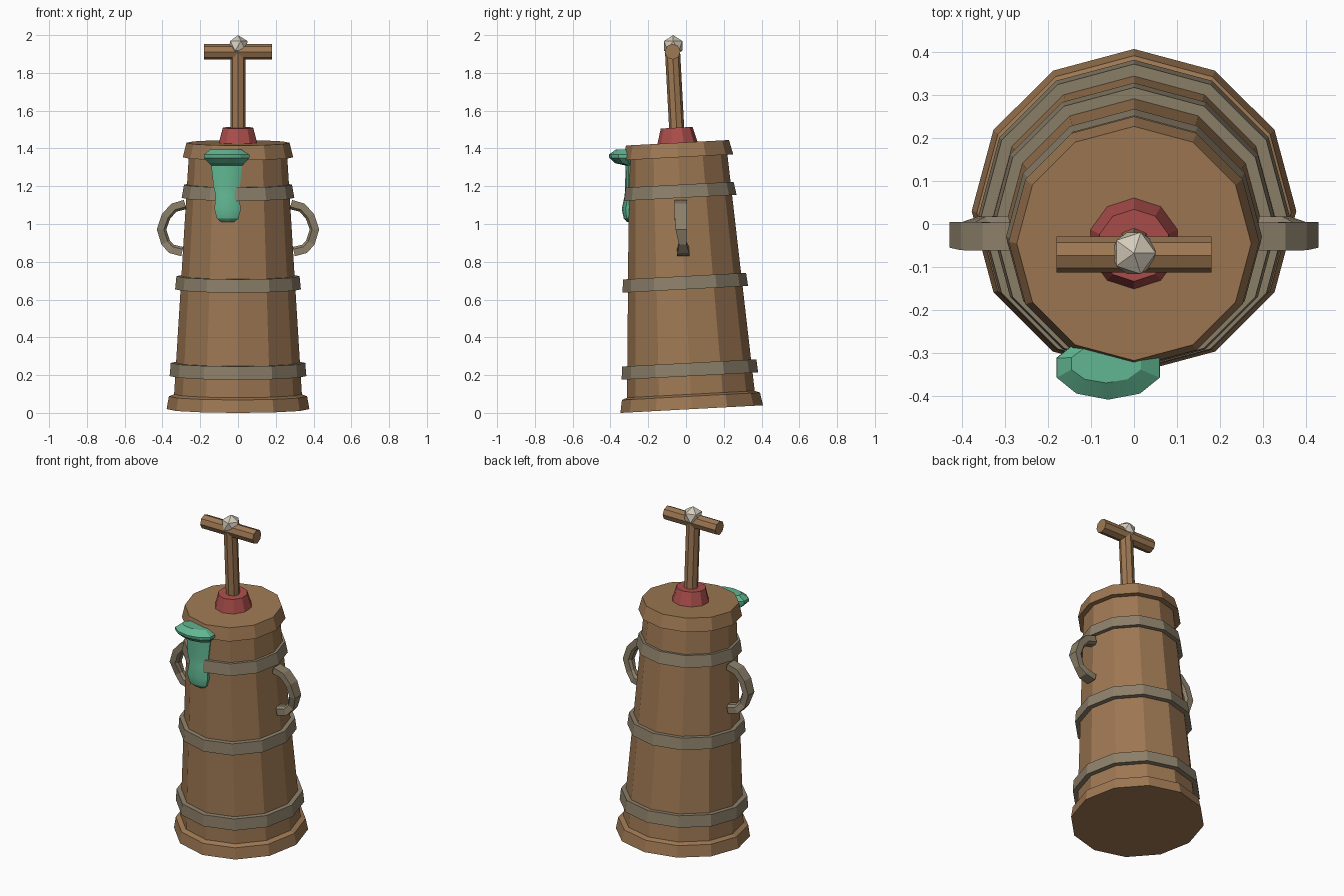
import bpy, bmesh, math
from mathutils import Matrix, Vector

cube = bpy.data.objects.get("Cube")
if cube:
    bpy.data.objects.remove(cube, do_unlink=True)


def material(name, r, g, b):
    lin = [((c / 255 + 0.055) / 1.055) ** 2.4 for c in (r, g, b)] + [1.0]
    m = bpy.data.materials.new(name)
    m.use_nodes = True
    m.diffuse_color = lin
    m.node_tree.nodes["Principled BSDF"].inputs["Base Color"].default_value = lin
    return m


wood = material("wood", 158, 120, 83)
metal = material("dull metal", 141, 128, 106)
red = material("red cap", 172, 78, 75)
green = material("green slime", 97, 182, 146)
pale = material("pale knob", 212, 203, 186)

# The whole churn leans slightly towards the front
LEAN = Matrix.Translation((0, 0.03, 0.02)) @ Matrix.Rotation(math.radians(3.06), 4, "X")


def finish(name, bm, mat, matrix):
    bmesh.ops.recalc_face_normals(bm, faces=bm.faces)
    bm.transform(matrix)
    mesh = bpy.data.meshes.new(name)
    bm.to_mesh(mesh)
    bm.free()
    mesh.materials.append(mat)
    obj = bpy.data.objects.new(name, mesh)
    bpy.context.collection.objects.link(obj)
    return obj


def loft(name, rings, mat, matrix=Matrix()):
    """Skin a list of point rings and cap both ends."""
    bm = bmesh.new()
    loops = [[bm.verts.new(p) for p in ring] for ring in rings]
    n = len(loops[0])
    for low, high in zip(loops, loops[1:]):
        for i in range(n):
            j = (i + 1) % n
            bm.faces.new((low[i], low[j], high[j], high[i]))
    bm.faces.new(loops[0])
    bm.faces.new(loops[-1])
    return finish(name, bm, mat, matrix)


def ellipse(x, y, z, rx, ry, sides):
    angles = [math.pi / 2 + math.tau * i / sides for i in range(sides)]
    return [(x + rx * math.cos(a), y + ry * math.sin(a), z) for a in angles]


def lathe(name, profile, sides, mat, matrix=LEAN):
    return loft(name, [ellipse(0, 0, z, r, r, sides) for r, z in profile], sides and mat, matrix)


# Barrel with foot rim and lid
lathe("barrel", [(0.34, 0.05), (0.26, 1.35)], 12, wood)
lathe("foot_rim", [(0.378, 0), (0.366, 0.068), (0.335, 0.08)], 12, wood)
lathe("lid", [(0.25, 1.335), (0.292, 1.335), (0.273, 1.412)], 12, wood)

# Hoops
for name, r0, r1, z in (("lower_hoop", 0.362, 0.356, 0.175),
                        ("middle_hoop", 0.333, 0.326, 0.635),
                        ("upper_hoop", 0.298, 0.286, 1.12)):
    lathe(name, [(r0 - 0.03, z), (r0, z), (r1, z + 0.07), (r1 - 0.03, z + 0.07)], 12, metal)

# Plunger
lathe("collar", [(0.108, 1.405), (0.084, 1.492)], 10, red)
lathe("plunger_pole", [(0.04, 1.45), (0.04, 1.9)], 8, wood)
lathe("plunger_grip", [(0.042, -0.18), (0.042, 0.18)], 8, wood,
      LEAN @ Matrix.Translation((0, 0, 1.895)) @ Matrix.Rotation(math.pi / 2, 4, "Y"))
bm = bmesh.new()
bmesh.ops.create_icosphere(bm, subdivisions=1, radius=0.057)
finish("knob", bm, pale, Matrix.Translation((0, -0.068, 1.943)))

# Side handles: a curved strap that pinches near its lower end
PATH = [(0.28, 1.103), (0.339, 1.087), (0.381, 1.04), (0.405, 0.971),
        (0.383, 0.902), (0.352, 0.868), (0.295, 0.854)]
CENTRE_Y = [-0.029, -0.029, -0.028, -0.025, -0.017, -0.014, -0.014]
HALF_WIDTH = [0.033, 0.033, 0.033, 0.03, 0.02, 0.031, 0.033]
for side, label in ((1, "left"), (-1, "right")):
    rings = []
    for i, (x, z) in enumerate(PATH):
        a, b = PATH[max(i - 1, 0)], PATH[min(i + 1, len(PATH) - 1)]
        t = Vector((b[0] - a[0], b[1] - a[1])).normalized() * 0.025
        y, w = CENTRE_Y[i], HALF_WIDTH[i]
        rings.append([(side * (x + s * t.y), y + k * w, z - s * t.x)
                      for s, k in ((-1, -1), (-1, 1), (0.5, 1), (1, 0.5), (1, -0.5), (0.5, -1))])
    loft(label + "_handle", rings, metal)

# Slime spilling from under the lid: x, y, z, half width, half depth
SLIME = [(-0.055, -0.3, 1.01, 0.035, 0.012), (-0.055, -0.308, 1.03, 0.06, 0.022),
         (-0.055, -0.31, 1.08, 0.074, 0.03), (-0.057, -0.3, 1.15, 0.064, 0.025),
         (-0.06, -0.298, 1.2, 0.074, 0.024), (-0.06, -0.295, 1.31, 0.086, 0.026),
         (-0.06, -0.32, 1.322, 0.1, 0.055), (-0.06, -0.334, 1.35, 0.127, 0.072),
         (-0.06, -0.335, 1.367, 0.126, 0.074), (-0.065, -0.325, 1.395, 0.085, 0.045)]
slime = loft("slime", [ellipse(*row, 10) for row in SLIME], green)
bpy.context.view_layer.objects.active = slime
slime.select_set(True)
bpy.ops.object.shade_smooth_by_angle(angle=math.radians(25))
